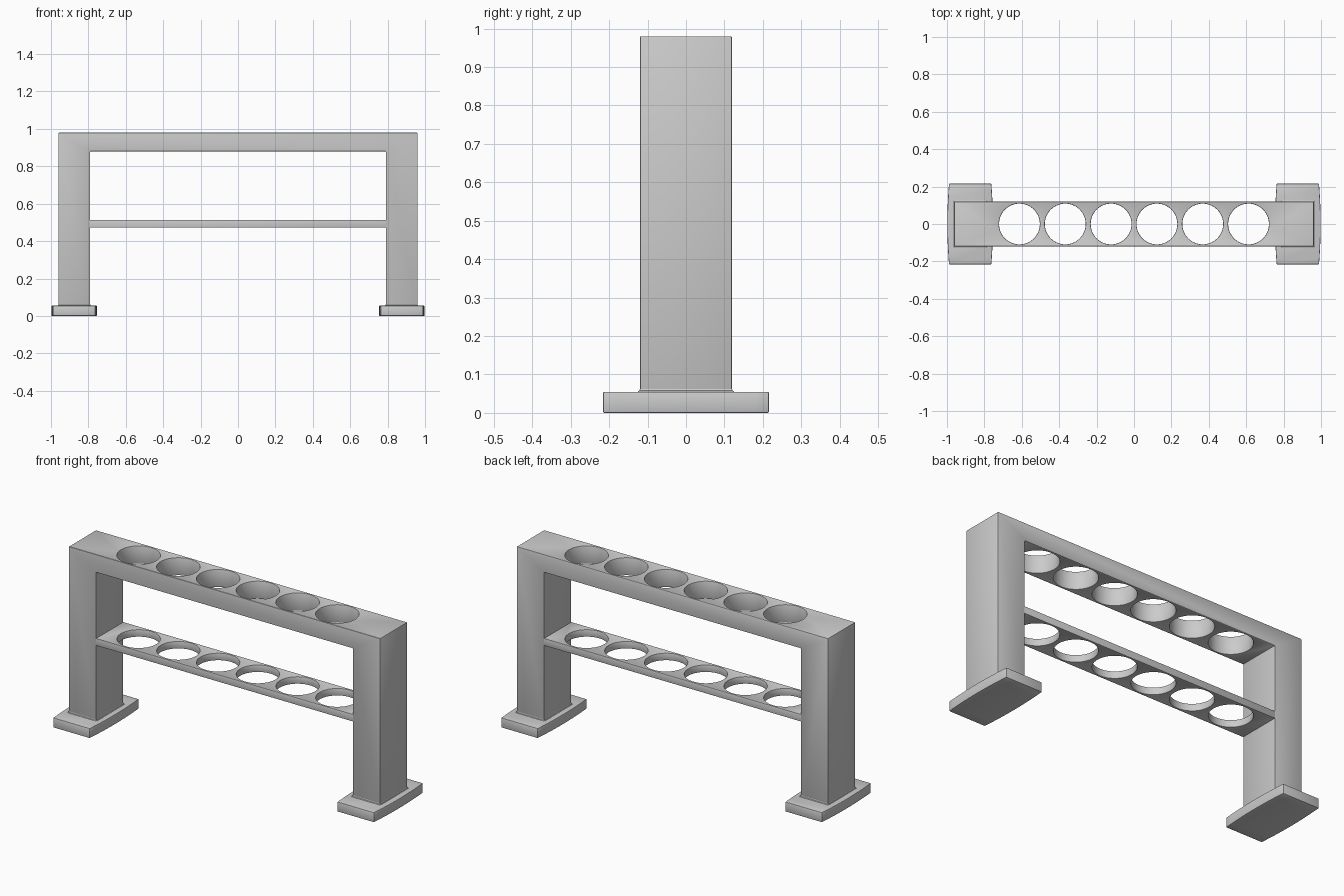
import bpy, bmesh, math

if "Cube" in bpy.data.objects:
    bpy.data.objects.remove(bpy.data.objects["Cube"])

HOLE_X = [-0.6125 + 0.245 * i for i in range(6)]


def mesh_object(name, bm):
    bmesh.ops.recalc_face_normals(bm, faces=bm.faces)
    me = bpy.data.meshes.new(name)
    bm.to_mesh(me)
    bm.free()
    ob = bpy.data.objects.new(name, me)
    bpy.context.collection.objects.link(ob)
    return ob


def extrude_profile(name, points, direction):
    bm = bmesh.new()
    face = bm.faces.new([bm.verts.new(p) for p in points])
    ext = bmesh.ops.extrude_face_region(bm, geom=[face])
    verts = [v for v in ext["geom"] if isinstance(v, bmesh.types.BMVert)]
    bmesh.ops.translate(bm, verts=verts, vec=direction)
    return mesh_object(name, bm)


def finish(ob, cutter=None, bevel=0.004):
    if cutter:
        m = ob.modifiers.new("holes", 'BOOLEAN')
        m.operation, m.solver, m.object = 'DIFFERENCE', 'EXACT', cutter
    if bevel:
        b = ob.modifiers.new("soft_edges", 'BEVEL')
        b.width, b.segments = bevel, 2
        b.limit_method, b.angle_limit = 'ANGLE', math.radians(40)
    bpy.ops.object.select_all(action='DESELECT')
    ob.select_set(True)
    bpy.context.view_layer.objects.active = ob
    for m in list(ob.modifiers):
        bpy.ops.object.modifier_apply(modifier=m.name)
    bpy.ops.object.shade_smooth_by_angle(angle=math.radians(30))


# Row of six cylinders that cuts the holes through both levels
bm = bmesh.new()
for x in HOLE_X:
    made = bmesh.ops.create_cone(bm, cap_ends=True, segments=64,
                                 radius1=0.109, radius2=0.109, depth=1.0)
    bmesh.ops.translate(bm, verts=made["verts"], vec=(x, 0, 0.8))
cutter = mesh_object("hole_cutter", bm)
cutter.hide_render = True

# Arch: two uprights and the top bar
right = [(0.96, 0.98), (0.96, 0.05), (0.79, 0.05), (0.79, 0.88)]
outline = right + [(-x, z) for x, z in reversed(right)]
arch = extrude_profile("arch_frame", [(x, -0.12, z) for x, z in outline], (0, 0.24, 0))
finish(arch, cutter)

# Lower shelf
corners = [(-0.792, 0.473), (0.792, 0.473), (0.792, 0.513), (-0.792, 0.513)]
shelf = extrude_profile("lower_shelf", [(x, -0.12, z) for x, z in corners], (0, 0.24, 0))
finish(shelf, cutter, 0.002)
bpy.data.objects.remove(cutter, do_unlink=True)

for side, label in ((-1, "left"), (1, "right")):
    cx = side * 0.876
    # Foot plate with bowed long sides
    n = 12
    ys = [-0.216 + 0.432 * i / n for i in range(n + 1)]
    bow = [(0.122 - 0.009 * (y / 0.216) ** 2, y) for y in ys]
    plan = bow + [(-x, -y) for x, y in bow]
    foot = extrude_profile(label + "_foot", [(cx + x, y, 0) for x, y in plan], (0, 0, 0.055))
    finish(foot)

    # Small fillet where the upright meets the foot
    bm = bmesh.new()
    rings = []
    for grow, z in ((0.006, 0.053), (0.0045, 0.0565), (0.0015, 0.058), (0.0, 0.062)):
        hx, hy = 0.085 + grow, 0.12 + grow
        rings.append([bm.verts.new((side * 0.875 + sx * hx, sy * hy, z))
                      for sx, sy in ((-1, -1), (1, -1), (1, 1), (-1, 1))])
    for a, b in zip(rings, rings[1:]):
        for i in range(4):
            j = (i + 1) % 4
            bm.faces.new((a[i], a[j], b[j], b[i]))
    finish(mesh_object(label + "_upright_fillet", bm), bevel=0)
